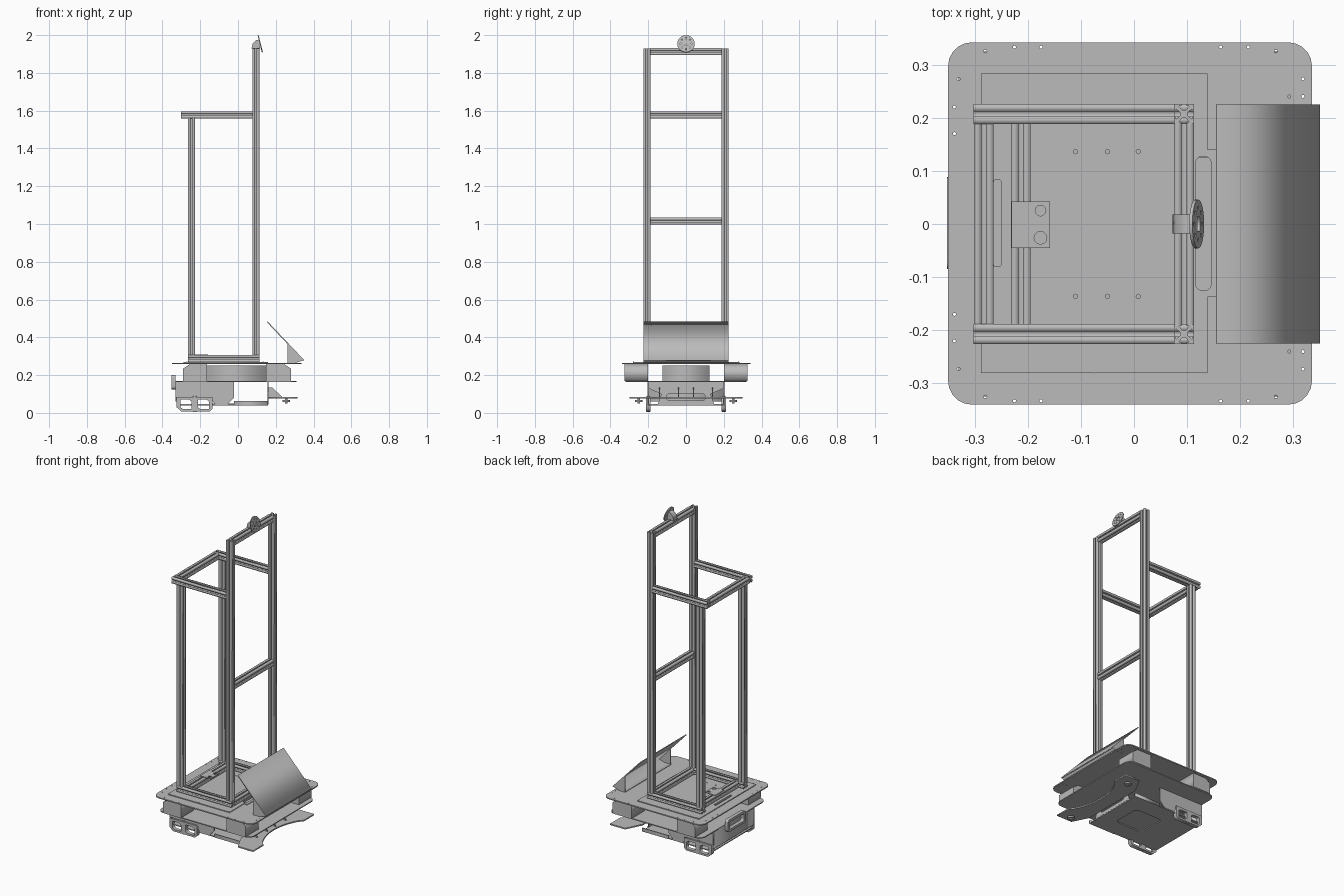
import bpy, math
from mathutils import Matrix, Vector

cube = bpy.data.objects.get("Cube")
if cube:
    bpy.data.objects.remove(cube)

grey = bpy.data.materials.new("light_grey_metal")
grey.use_nodes = True
COLOUR = (0.5, 0.5, 0.5, 1)
grey.diffuse_color = COLOUR
grey.node_tree.nodes["Principled BSDF"].inputs["Base Color"].default_value = COLOUR

# Plane axes: outline u, outline v, thickness direction
AXES = {"z": ((1, 0, 0), (0, 1, 0), (0, 0, 1)),
        "x": ((0, 1, 0), (0, 0, 1), (1, 0, 0)),
        "y": ((1, 0, 0), (0, 0, 1), (0, -1, 0))}


def plate(name, outlines, axis, lo, hi):
    """Extrude a flat outline (further outlines are holes) from lo to hi along an axis."""
    curve = bpy.data.curves.new(name, "CURVE")
    curve.dimensions = "2D"
    curve.fill_mode = "BOTH"
    curve.extrude = (hi - lo) / 2
    for pts in outlines:
        spline = curve.splines.new("POLY")
        spline.points.add(len(pts) - 1)
        for p, (u, v) in zip(spline.points, pts):
            p.co = (u, v, 0, 1)
        spline.use_cyclic_u = True
    temp = bpy.data.objects.new(name + "_outline", curve)
    bpy.context.collection.objects.link(temp)
    mesh = bpy.data.meshes.new_from_object(temp.evaluated_get(bpy.context.evaluated_depsgraph_get()))
    bpy.data.objects.remove(temp)
    u, v, w = (Vector(a) for a in AXES[axis])
    mesh.transform(Matrix((u, v, w)).transposed().to_4x4())
    mesh.transform(Matrix.Translation(Vector([abs(c) for c in w]) * (lo + hi) / 2))
    mesh.materials.clear()
    mesh.materials.append(grey)
    obj = bpy.data.objects.new(name, mesh)
    bpy.context.collection.objects.link(obj)
    return obj


def rect(u0, u1, v0, v1, r=0.0, steps=5):
    if not r:
        return [(u0, v0), (u1, v0), (u1, v1), (u0, v1)]
    pts = []
    for i, (cu, cv) in enumerate([(u1 - r, v1 - r), (u0 + r, v1 - r), (u0 + r, v0 + r), (u1 - r, v0 + r)]):
        for s in range(steps + 1):
            a = math.pi / 2 * (i + s / steps)
            pts.append((cu + r * math.cos(a), cv + r * math.sin(a)))
    return pts


def circle(u, v, r, n=12):
    return [(u + r * math.cos(math.tau * i / n), v + r * math.sin(math.tau * i / n)) for i in range(n)]


def box(name, x0, x1, y0, y1, z0, z1):
    return plate(name, [rect(x0, x1, y0, y1)], "z", z0, z1)


def rail(name, axis, u, v, lo, hi, w=0.037):
    """Slotted aluminium profile, one T-slot on every side."""
    h = w / 2
    side = [(h, -h), (h, -0.24 * h), (0.8 * h, -0.24 * h), (0.8 * h, -0.5 * h), (0.42 * h, -0.2 * h),
            (0.42 * h, 0.2 * h), (0.8 * h, 0.5 * h), (0.8 * h, 0.24 * h), (h, 0.24 * h)]
    pts = []
    for q in range(4):
        c, s = round(math.cos(q * math.pi / 2)), round(math.sin(q * math.pi / 2))
        pts += [(u + a * c - b * s, v + a * s + b * c) for a, b in side]
    return plate(name, [pts], axis, lo, hi)


SIDES = (("left", 1), ("right", -1))
PY, FX, RX = 0.207, 0.094, -0.247

# Deck plates with lifting slots and screw holes
slot = rect(0.116, 0.145, -0.125, 0.127, 0.012)
rear_slot = rect(-0.264, -0.25, -0.08, 0.083, 0.004)
edge_holes = [circle(x, s * y, 0.003, 8) for s in (1, -1) for x, y in
              ((-0.28, 0.325), (-0.225, 0.333), (-0.175, 0.333), (0.163, 0.333), (0.215, 0.333), (0.267, 0.325),
               (-0.33, 0.273), (-0.338, 0.22), (-0.338, 0.17), (0.318, 0.273), (0.318, 0.24), (0.292, 0.24))]
plate("top_deck", [rect(-0.35, 0.335, -0.34, 0.342, 0.045), slot, rear_slot] + edge_holes, "z", 0.258, 0.265)
cover = [(-0.288, -0.28), (0.138, -0.28), (0.138, -0.137), (0.16, -0.137), (0.16, 0.14), (0.138, 0.14),
         (0.138, 0.283), (-0.288, 0.283)]
cover_holes = [circle(x, s * 0.136, 0.004, 8) for x in (-0.11, -0.05, 0.008) for s in (1, -1)]
plate("deck_cover", [cover, slot, rear_slot] + cover_holes, "z", 0.265, 0.27)
for x in (-0.27, -0.075, 0.132):
    for s in (1, -1):
        plate("cover_screw", [circle(x, s * 0.278, 0.003, 8)], "z", 0.27, 0.272)

# Slotted frame
for side, s in SIDES:
    y = s * PY
    rail("base_rail_" + side, "x", y, 0.287, -0.266, 0.113)
    rail("front_post_" + side, "z", FX, y, 0.305, 1.93)
    rail("rear_post_" + side, "z", RX, y, 0.305, 1.56)
    rail("upper_rail_" + side, "x", y, 1.578, -0.302, 0.076)
for name, x, z in (("base_rear_bar", -0.213, 0.287), ("base_front_bar", FX, 0.287), ("middle_bar", FX, 1.015),
                   ("top_bar", FX, 1.912), ("upper_rear_bar", -0.283, 1.578)):
    rail(name, "y", x, z, -0.189, 0.189)
bracket = rect(-0.231, -0.158, -0.045, 0.042)
plate("sensor_bracket", [bracket, circle(-0.176, 0.025, 0.01), circle(-0.176, -0.026, 0.012)], "z", 0.305, 0.309)

# Round flange on the mast top
plate("flange_bracket", [[(0.072, 1.93), (0.118, 1.93), (0.112, 1.975), (0.098, 1.975), (0.078, 1.955)]],
      "y", -0.018, 0.018)
flange = plate("flange", [circle(0, 0, 0.046, 32), rect(-0.013, 0.013, -0.013, 0.013)]
               + [circle(0.03 * math.cos(a), 0.03 * math.sin(a), 0.004, 8)
                  for a in (math.pi / 4 * k for k in range(8))], "x", -0.003, 0.003)
flange.rotation_euler = (0, math.radians(-14), 0)
flange.location = (0.118, 0, 1.954)

# Sloping panel with folded ends
plate("sloping_panel", [[(0.157, 0.484), (0.35, 0.28), (0.346, 0.275), (0.154, 0.479)]], "y", -0.225, 0.225)
plate("panel_foot", [[(0.35, 0.28), (0.305, 0.265), (0.262, 0.265), (0.262, 0.27), (0.304, 0.27), (0.345, 0.284)]],
      "y", -0.225, 0.225)
for side, s in SIDES:
    y = s * 0.223
    plate("panel_gusset_" + side, [[(0.262, 0.265), (0.305, 0.265), (0.347, 0.28), (0.262, 0.369)]],
          "y", y - 0.002, y + 0.002)

# Corner spacers and battery box between the decks
for side, s in SIDES:
    y0, y1 = sorted((s * 0.2, s * 0.325))
    for end, x0, x1, cut in (("rear", -0.29, -0.165, -1), ("front", 0.148, 0.28, 1)):
        outline = [(x0, 0.17), (x1, 0.17), (x1, 0.258), (x0, 0.258)]
        if cut < 0:
            outline[3:] = [(x0 + 0.035, 0.258), (x0, 0.235)]
        else:
            outline[2:3] = [(x1, 0.235), (x1 - 0.035, 0.258)]
        plate(f"spacer_{end}_{side}", [outline], "y", y0, y1)
box("battery_box", -0.165, 0.148, -0.125, 0.125, 0.17, 0.25)
plate("lower_deck", [rect(-0.33, 0.31, -0.32, 0.32, 0.04)], "z", 0.164, 0.17)

# Lower chassis
side_shape = [(-0.33, 0.164), (-0.33, 0.085), (-0.315, 0.07), (-0.14, 0.07), (-0.12, 0.045), (-0.055, 0.045),
              (-0.022, 0.08), (-0.022, 0.164)]
for side, s in SIDES:
    y = s * 0.2
    plate("chassis_side_" + side, [side_shape], "y", y - 0.003, y + 0.003)
    # Tie-down loops around a central pin
    loops = [(-0.325, 0.03), (-0.3, 0.008), (-0.15, 0.008), (-0.135, 0.022), (-0.135, 0.085), (-0.325, 0.085)]
    holes = [[(u - 0.03, 0.03), (u - 0.016, 0.02), (u + 0.03, 0.02), (u + 0.03, 0.06), (u + 0.016, 0.07),
              (u - 0.03, 0.07)] for u in (-0.275, -0.183)]
    plate("tie_loop_" + side, [loops] + holes, "y", y - 0.012, y + 0.012)
    plate("loop_pin_" + side, [circle(-0.229, y, 0.009)], "z", 0.005, 0.09)
    box("pan_lip_" + side, -0.02, 0.16, y - 0.003, y + 0.003, 0.04, 0.062)
plate("bottom_pan", [rect(-0.325, 0.16, -0.2, 0.2, 0.02), rect(-0.13, 0.06, -0.09, 0.09, 0.025)], "z", 0.04, 0.046)
box("pan_hatch", -0.14, 0.07, -0.1, 0.1, 0.046, 0.05)
box("rear_panel", -0.33, -0.324, -0.2, 0.2, 0.06, 0.164)
nose = [(-0.2, 0.164), (-0.2, 0.13), (-0.13, 0.1), (-0.15, 0.045), (0.15, 0.045), (0.13, 0.1), (0.2, 0.13), (0.2, 0.164)]
plate("nose_panel", [nose, rect(-0.1, 0.1, 0.065, 0.1, 0.01)], "x", 0.155, 0.161)

# Rear grab handle
plate("rear_handle", [rect(-0.085, 0.088, 0.125, 0.2, 0.015), rect(-0.07, 0.073, 0.14, 0.185, 0.01)], "x", -0.352, -0.33)

# Front bumper wing with a scooped edge, braces and pins
scoop = [(0.315 - 0.07 * math.cos(math.pi / 2 * t / 8) ** 0.7, 0.2 * t / 8) for t in range(-8, 9)]
wing = [(0.16, -0.2), (0.21, -0.3), (0.315, -0.3)] + scoop + [(0.315, 0.3), (0.21, 0.3), (0.16, 0.2)]
plate("bumper_wing", [wing], "z", 0.076, 0.084)
for side, s in SIDES:
    for y in (s * 0.04, s * 0.14):
        plate("wing_brace_" + side, [[(0.16, 0.135), (0.18, 0.135), (0.235, 0.084), (0.16, 0.084)]],
              "y", y - 0.003, y + 0.003)
    plate("wing_pin_" + side, [circle(0.255, s * 0.25, 0.006)], "z", 0.05, 0.076)
    plate("wing_pad_" + side, [circle(0.255, s * 0.25, 0.02)], "z", 0.058, 0.068)
